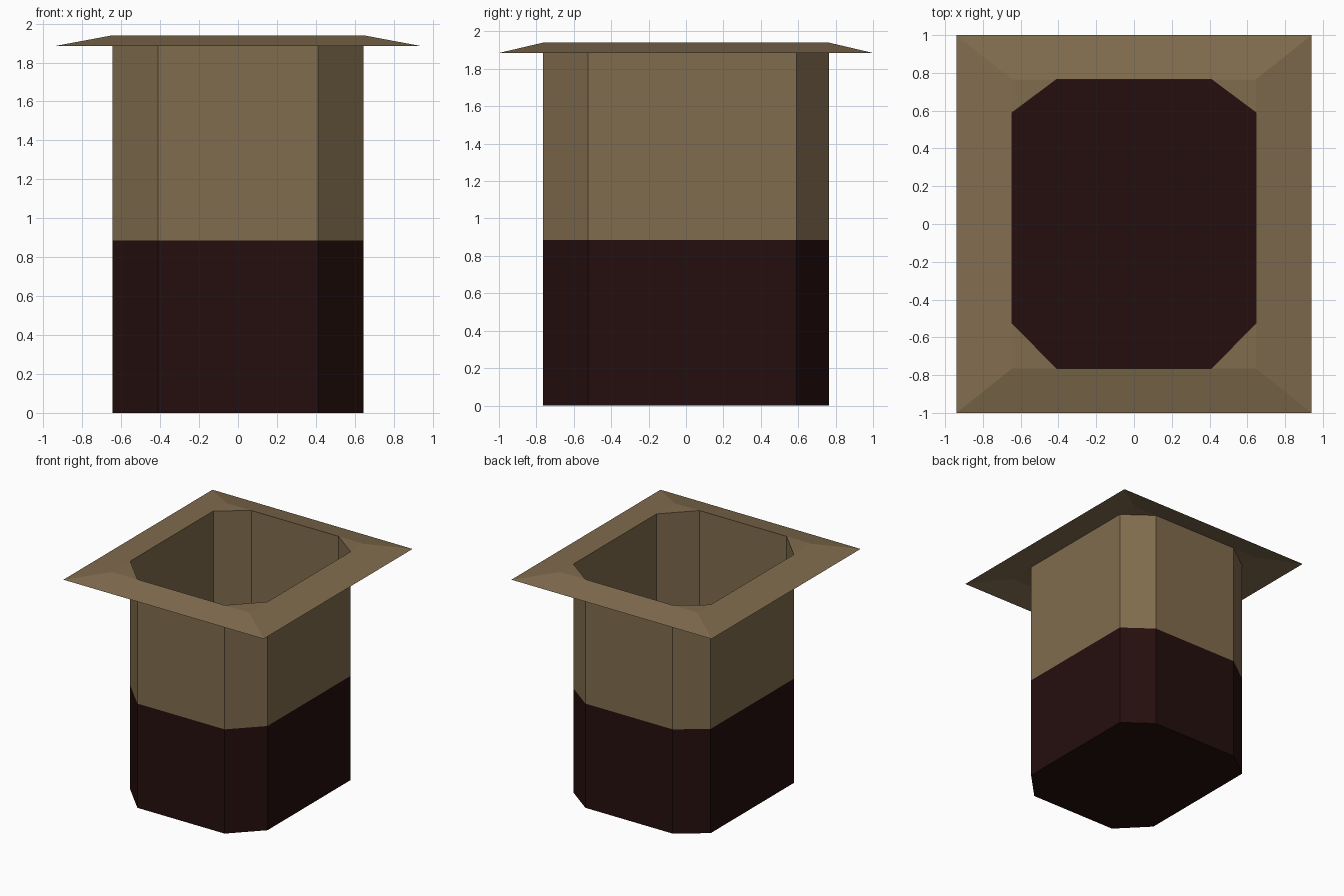
import bpy, bmesh

cube = bpy.data.objects.get("Cube")
if cube:
    bpy.data.objects.remove(cube, do_unlink=True)


def material(name, color):
    m = bpy.data.materials.new(name)
    m.use_nodes = True
    m.diffuse_color = color
    m.node_tree.nodes["Principled BSDF"].inputs["Base Color"].default_value = color
    return m


tan = material("tan", (0.22, 0.15, 0.077, 1))
dark = material("dark brown", (0.0176, 0.0046, 0.004, 1))

HX, HY = 0.645, 0.765            # half size of the shaft
CUT_X, FRONT, BACK = 0.41, -0.525, 0.59   # where the corner cuts begin
BAND, TOP, EDGE = 0.885, 1.94, 1.885


def ring(bm, points, z):
    return [bm.verts.new((x, y, z)) for x, y in points]


def rectangle(x, y):
    return [(-x, -y), (x, -y), (x, y), (-x, y)]


def bridge(bm, low, high, mat=0):
    n = len(low)
    for i in range(n):
        j = (i + 1) % n
        f = bm.faces.new((low[i], low[j], high[j], high[i]))
        f.material_index = mat


def finish(bm, name, *mats):
    mesh = bpy.data.meshes.new(name)
    bm.to_mesh(mesh)
    bm.free()
    obj = bpy.data.objects.new(name, mesh)
    for m in mats:
        mesh.materials.append(m)
    bpy.context.collection.objects.link(obj)


octagon = [(-CUT_X, -HY), (CUT_X, -HY), (HX, FRONT), (HX, BACK),
           (CUT_X, HY), (-CUT_X, HY), (-HX, BACK), (-HX, FRONT)]

# Open shaft: thin walls in two colours and a closed floor
bm = bmesh.new()
bottom, middle, top = [ring(bm, octagon, z) for z in (0, BAND, TOP)]
bridge(bm, bottom, middle, 1)
bridge(bm, middle, top, 0)
bm.faces.new(bottom[::-1]).material_index = 1
finish(bm, "shaft", tan, dark)

# Sloping rim with flat triangles filling the cut corners
bm = bmesh.new()
outer = ring(bm, rectangle(0.94, 1.0), EDGE)
inner = ring(bm, rectangle(HX, HY), TOP)
bridge(bm, outer, inner)
mouth = ring(bm, octagon, TOP)
for i, corner in enumerate(inner):
    bm.faces.new((corner, mouth[2 * i], mouth[2 * i - 1]))
finish(bm, "rim", tan)
